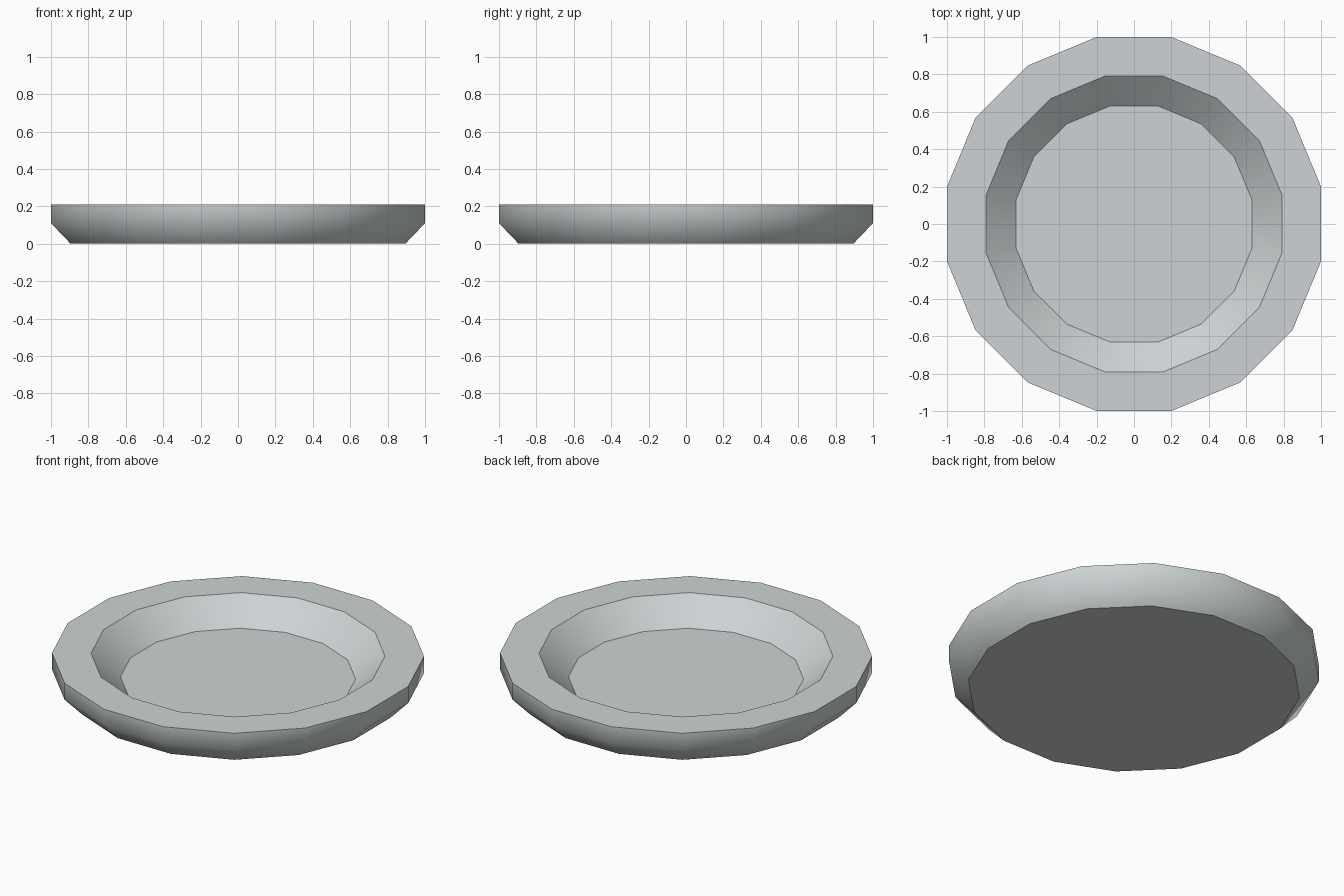
import bpy, bmesh, math

if "Cube" in bpy.data.objects:
    bpy.data.objects.remove(bpy.data.objects["Cube"])

SIDES = 16
STEP = 2 * math.pi / SIDES
# Profile from underside to floor: (flat-to-centre distance, height, crisp edge)
PROFILE = [
    (0.895, 0.00, True),    # underside rim
    (1.00, 0.11, False),    # top of the sloped foot, blended smoothly
    (1.00, 0.21, True),     # outer lip
    (0.79, 0.21, True),     # inner lip
    (0.632, 0.07, True),    # dish floor
]

bm = bmesh.new()
rings = []
for apothem, z, crisp in PROFILE:
    r = apothem / math.cos(STEP / 2)
    rings.append([bm.verts.new((r * math.cos((i + 0.5) * STEP),
                                r * math.sin((i + 0.5) * STEP), z))
                  for i in range(SIDES)])

# Side bands
for a, b in zip(rings, rings[1:]):
    for i in range(SIDES):
        j = (i + 1) % SIDES
        bm.faces.new((a[i], a[j], b[j], b[i])).smooth = True

# Underside and dish floor
bm.faces.new(rings[0][::-1])
bm.faces.new(rings[-1])

# Crisp ring edges
for ring, (_, _, crisp) in zip(rings, PROFILE):
    for i in range(SIDES):
        bm.edges.get((ring[i], ring[(i + 1) % SIDES])).smooth = not crisp

mesh = bpy.data.meshes.new("plate")
bm.to_mesh(mesh)
bm.free()

grey = bpy.data.materials.new("pale grey")
grey.diffuse_color = (0.61, 0.65, 0.66, 1)
grey.use_nodes = True
grey.node_tree.nodes["Principled BSDF"].inputs["Base Color"].default_value = grey.diffuse_color
mesh.materials.append(grey)
plate = bpy.data.objects.new("plate", mesh)
bpy.context.collection.objects.link(plate)
